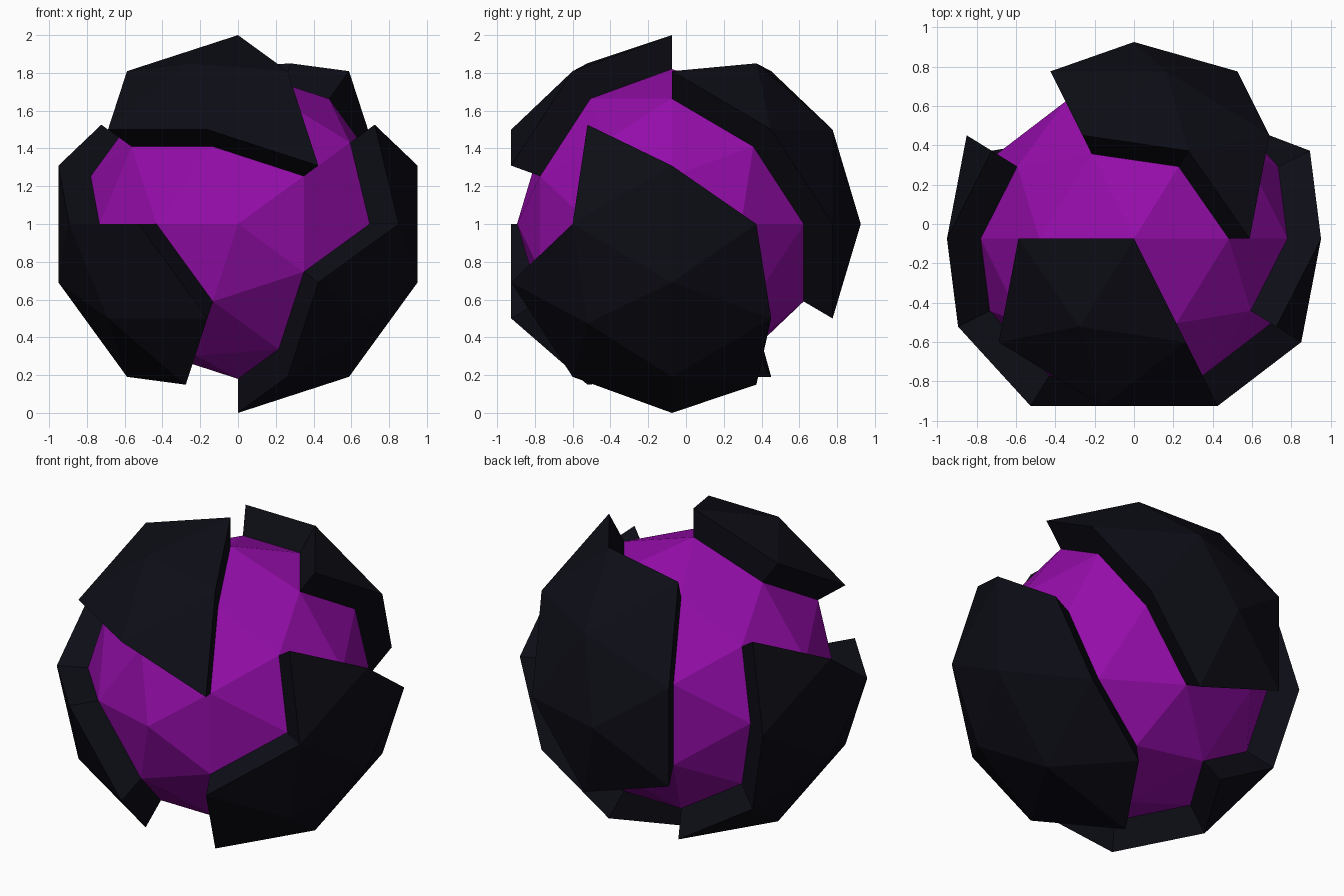
import bpy, bmesh
from math import radians, cos, sin
from mathutils import Matrix, Vector

if "Cube" in bpy.data.objects:
    bpy.data.objects.remove(bpy.data.objects["Cube"])

CENTRE = Vector((0, -0.0747, 1))
INNER = 0.82

# Vertex rings of the icosphere around the y axis: name -> (radius, depth)
RINGS = {"front_mid": (0.526, -0.851), "front": (0.894, -0.447), "front_edge": (0.851, -0.526),
         "equator": (1, 0), "back_edge": (0.851, 0.526), "back": (0.894, 0.447),
         "back_mid": (0.526, 0.851), "back_pole": (0, 1)}


def point(ring, angle=0):
    r, y = RINGS[ring]
    a = radians(angle)
    return Vector((r * cos(a), y, r * sin(a)))


def material(name, colour):
    m = bpy.data.materials.new(name)
    m.diffuse_color = (*colour, 1)
    m.use_nodes = True
    m.node_tree.nodes["Principled BSDF"].inputs["Base Color"].default_value = m.diffuse_color
    return m


def ball():
    bm = bmesh.new()
    bmesh.ops.create_icosphere(bm, subdivisions=2, radius=1,
                               matrix=Matrix.Rotation(radians(-90), 4, 'X'))
    return bm


def finish(bm, name, mat):
    bmesh.ops.recalc_face_normals(bm, faces=bm.faces)
    me = bpy.data.meshes.new(name)
    bm.to_mesh(me)
    bm.free()
    me.materials.append(mat)
    ob = bpy.data.objects.new(name, me)
    ob.location = CENTRE
    bpy.context.collection.objects.link(ob)


def plate(name, centres, corners, mat):
    """Raise all faces around the centre vertices, plus single corner triangles."""
    bm = ball()

    def has(face, p):
        return any((v.co - point(*p)).length < 0.05 for v in face.verts)

    drop = [f for f in bm.faces
            if not any(has(f, c) for c in centres)
            and not any(all(has(f, p) for p in tri) for tri in corners)]
    bmesh.ops.delete(bm, geom=drop, context='FACES')
    bmesh.ops.scale(bm, vec=(INNER,) * 3, verts=bm.verts)
    new = bmesh.ops.extrude_face_region(bm, geom=bm.faces[:])["geom"]
    bmesh.ops.scale(bm, vec=(1 / INNER,) * 3,
                    verts=[g for g in new if isinstance(g, bmesh.types.BMVert)])
    finish(bm, name, mat)


purple = material("purple", (0.30, 0.004, 0.40))
dark = material("dark", (0.004, 0.004, 0.008))

# Inner core
core = ball()
bmesh.ops.scale(core, vec=(INNER,) * 3, verts=core.verts)
finish(core, "core", purple)

# Raised armour plates
plate("top_plate", [("front", 108)],
      [[("front_mid", 36), ("front_mid", 108), ("front_edge", 72)]], dark)
plate("right_plate", [("front", 324), ("equator", 342), ("equator", 306)],
      [[("front", 36), ("equator", 18), ("front_edge", 0)]], dark)
plate("left_plate", [("front_edge", 216), ("equator", 198)],
      [[("back", 144), ("equator", 162), ("back_edge", 180)],
       [("back", 216), ("back_edge", 252), ("equator", 234)]], dark)
plate("back_plate", [("back_pole",), ("back_mid", 72)],
      [[("equator", 54), ("back", 72), ("back_edge", 36)]], dark)
